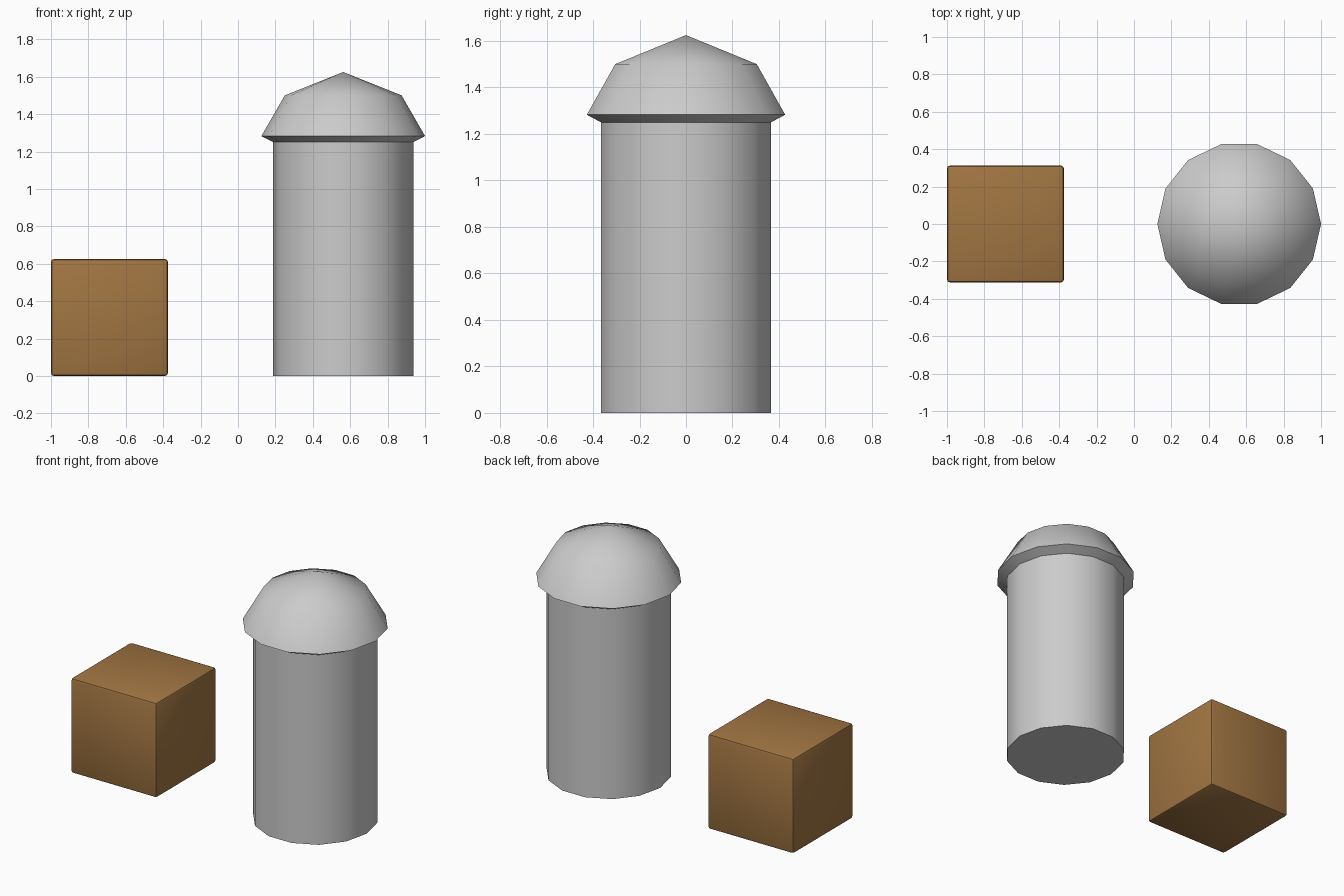
import bpy, bmesh
from math import cos, sin, pi, radians

if "Cube" in bpy.data.objects:
    bpy.data.objects.remove(bpy.data.objects["Cube"])

SIDES = 14


def add_mesh(name, bm, location, angle):
    """Turn a bmesh into a placed object, smooth below the given angle."""
    bmesh.ops.recalc_face_normals(bm, faces=bm.faces[:])
    mesh = bpy.data.meshes.new(name)
    bm.to_mesh(mesh)
    bm.free()
    obj = bpy.data.objects.new(name, mesh)
    bpy.context.collection.objects.link(obj)
    obj.location = location
    bpy.ops.object.select_all(action='DESELECT')
    obj.select_set(True)
    bpy.context.view_layer.objects.active = obj
    bpy.ops.object.shade_smooth_by_angle(angle=radians(angle))
    return obj


def lathe(name, profile, location):
    """Closed 14-sided solid from a (radius, z) profile."""
    bm = bmesh.new()
    rings = []
    for r, z in profile:
        count = SIDES if r > 0 else 1
        rings.append([bm.verts.new((r * cos(2 * pi * i / SIDES),
                                    r * sin(2 * pi * i / SIDES), z))
                      for i in range(count)])
    bm.faces.new(rings[0][::-1])
    for a, b in zip(rings, rings[1:]):
        for i in range(SIDES):
            j = (i + 1) % SIDES
            if len(b) == 1:
                bm.faces.new((a[i], a[j], b[0]))
            else:
                bm.faces.new((a[i], a[j], b[j], b[i]))
    return add_mesh(name, bm, location, 45)


# Bin: straight body, flared lid rim and faceted dome in one shell
lathe("domed_bin", [(0.375, 0), (0.375, 1.25), (0.4375, 1.2825),
                    (0.3125, 1.5), (0, 1.625)], (0.5625, 0, 0))

# Crate: cube with small rounded edges
bm = bmesh.new()
bmesh.ops.create_cube(bm, size=0.625)
bmesh.ops.bevel(bm, geom=bm.edges[:], offset=0.0156, segments=2,
                profile=0.5, affect='EDGES')
crate = add_mesh("crate", bm, (-0.6875, 0, 0.3125), 30)
brown = bpy.data.materials.new("brown_wood")
brown.diffuse_color = (0.36, 0.18, 0.055, 1)
brown.use_nodes = True
brown.node_tree.nodes["Principled BSDF"].inputs["Base Color"].default_value = brown.diffuse_color
crate.data.materials.append(brown)
